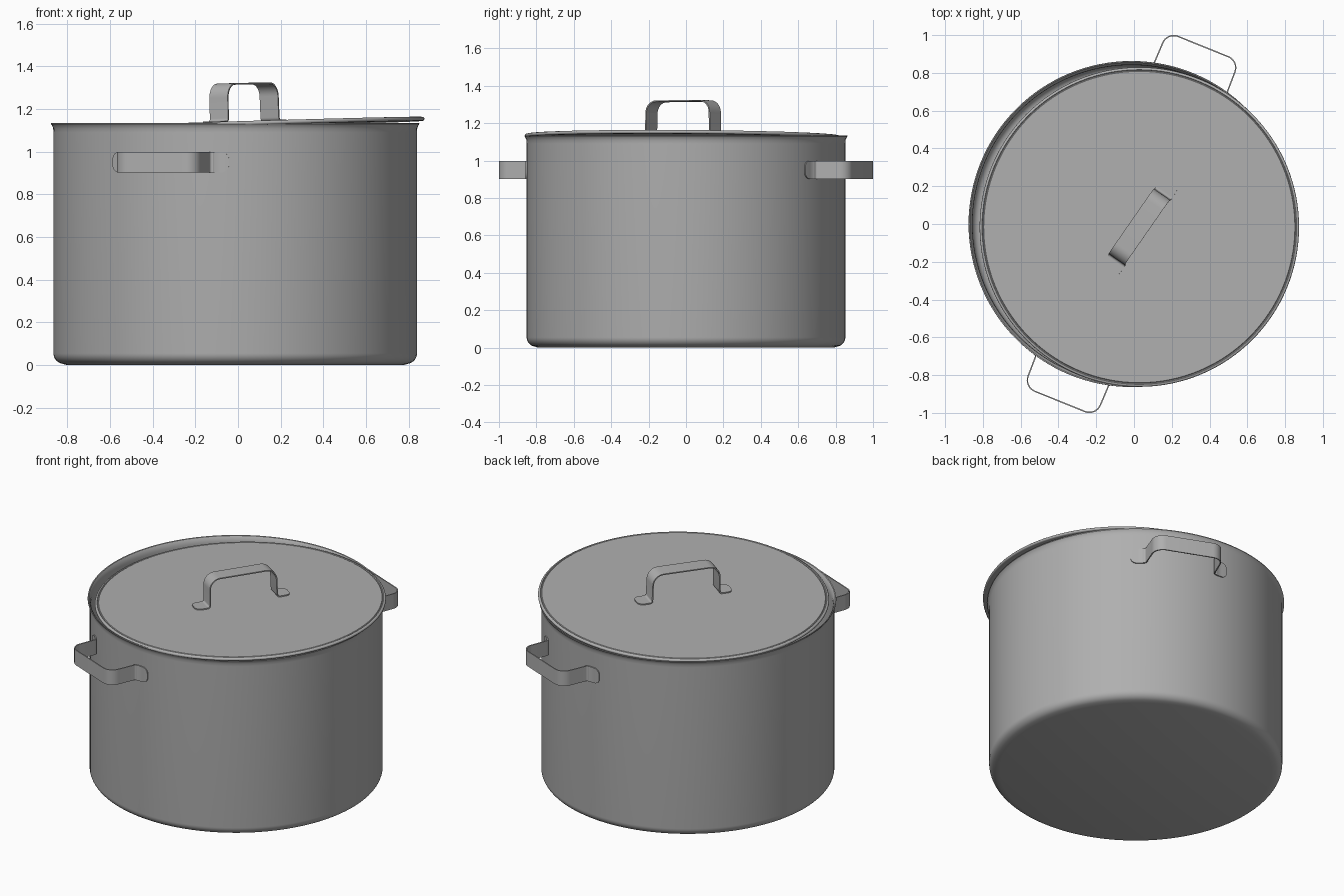
import bpy, bmesh
from math import sin, cos, pi, radians, sqrt
from mathutils import Matrix, Vector

if "Cube" in bpy.data.objects:
    bpy.data.objects.remove(bpy.data.objects["Cube"])

steel = bpy.data.materials.new("dark_steel")
steel.diffuse_color = (0.43, 0.43, 0.43, 1)
steel.use_nodes = True
steel.node_tree.nodes["Principled BSDF"].inputs["Base Color"].default_value = steel.diffuse_color


def finish(name, bm, matrix):
    bmesh.ops.remove_doubles(bm, verts=bm.verts, dist=1e-5)
    bmesh.ops.recalc_face_normals(bm, faces=bm.faces)
    mesh = bpy.data.meshes.new(name)
    bm.to_mesh(mesh)
    bm.free()
    mesh.materials.append(steel)
    ob = bpy.data.objects.new(name, mesh)
    bpy.context.collection.objects.link(ob)
    ob.matrix_world = matrix
    bpy.ops.object.select_all(action='DESELECT')
    ob.select_set(True)
    bpy.context.view_layer.objects.active = ob
    bpy.ops.object.shade_smooth_by_angle(angle=radians(35))
    return ob


def arc(cx, cy, r, a0, a1, n=8):
    return [(cx + r * cos(radians(a0 + (a1 - a0) * i / n)),
             cy + r * sin(radians(a0 + (a1 - a0) * i / n))) for i in range(n + 1)]


def lathe(name, profile, matrix, steps=128):
    bm = bmesh.new()
    vs = [bm.verts.new((r, 0, z)) for r, z in profile]
    es = [bm.edges.new(p) for p in zip(vs, vs[1:])]
    bmesh.ops.spin(bm, geom=vs + es, cent=(0, 0, 0), axis=(0, 0, 1),
                   angle=2 * pi, steps=steps, use_merge=True)
    return finish(name, bm, matrix)


def strap(name, base, top, matrix, half=0.208, tab=0.085, w=0.048, t=0.0035):
    """Bent flat strap in the local XY plane, width along Z, rounded tabs at both ends."""
    r = 0.035
    tip = half + tab
    tab_u = [tip - r * (1 - cos(pi / 2 * i / 6)) for i in range(7)] + [half + 0.02]
    path = [(u, base(u)) for u in tab_u]
    path += arc(half + 0.015, base(half) + 0.015, 0.015, 270, 180, 5)
    path += arc(half - 0.065, top - 0.065, 0.063, 0, 90)
    path += [(-u, v) for u, v in reversed(path)]
    bm = bmesh.new()
    rings = []
    for i, (u, v) in enumerate(path):
        a, b = path[max(i - 1, 0)], path[min(i + 1, len(path) - 1)]
        n = Vector((b[1] - a[1], a[0] - b[0])).normalized() * t
        d = min(max(tip - abs(u), 0), r)
        hw = w - r + sqrt(max(r * r - (r - d) ** 2, 0))
        rings.append([bm.verts.new((u + s * n.x, v + s * n.y, q * hw))
                      for s, q in ((1, 1), (1, -1), (-1, -1), (-1, 1))])
    for a, b in zip(rings, rings[1:]):
        for k in range(4):
            bm.faces.new((a[k], a[k - 1], b[k - 1], b[k]))
    bm.faces.new(rings[0])
    bm.faces.new(rings[-1][::-1])
    return finish(name, bm, matrix)


R = 0.852
pot_at = Matrix.Translation((-0.013, 0, 0))

# Pot: thin shell with rounded base and slightly flared rim
pot = [(0, 0), (0.79, 0)] + arc(R - 0.05, 0.055, 0.05, -80, 0)
pot += [(R, 1.09), (0.853, 1.108), (0.858, 1.122), (0.863, 1.129), (0.862, 1.134),
        (0.856, 1.132), (0.848, 1.12), (0.843, 1.10), (0.842, 1.08)]
pot += arc(0.802, 0.06, 0.04, 0, -90) + [(0, 0.02)]
lathe("pot_body", pot, pot_at)

# Two side handles hugging the wall
for name, ang in (("back_side_handle", 68.0), ("front_side_handle", 248.0)):
    strap(name, lambda u: sqrt((R + 0.003) ** 2 - u * u), 1.015,
          pot_at @ Matrix.Translation((0, 0, 0.95)) @ Matrix.Rotation(radians(ang - 90), 4, 'Z'))

# Lid: slid sideways and slightly tilted, with a fine rolled edge
lid_at = (Matrix.Translation((0.028, -0.016, 1.138)) @ Matrix.Rotation(-0.03, 4, 'Y')
          @ Matrix.Rotation(-0.006, 4, 'X'))
lid = [(0, 0), (0.824, 0), (0.827, -0.004), (0.830, -0.004), (0.833, 0)]
lid += arc(0.837, -0.010, 0.009, 90, -90) + [(0.825, -0.02), (0, -0.02)]
lathe("lid", lid, lid_at)

# Lid handle standing on the lid
strap("lid_handle", lambda u: 0.004, 0.182,
      Matrix.Translation((0.004, 0, 0)) @ lid_at
      @ Matrix.Rotation(radians(55.2), 4, 'Z') @ Matrix.Rotation(radians(90), 4, 'X'), w=0.052)
